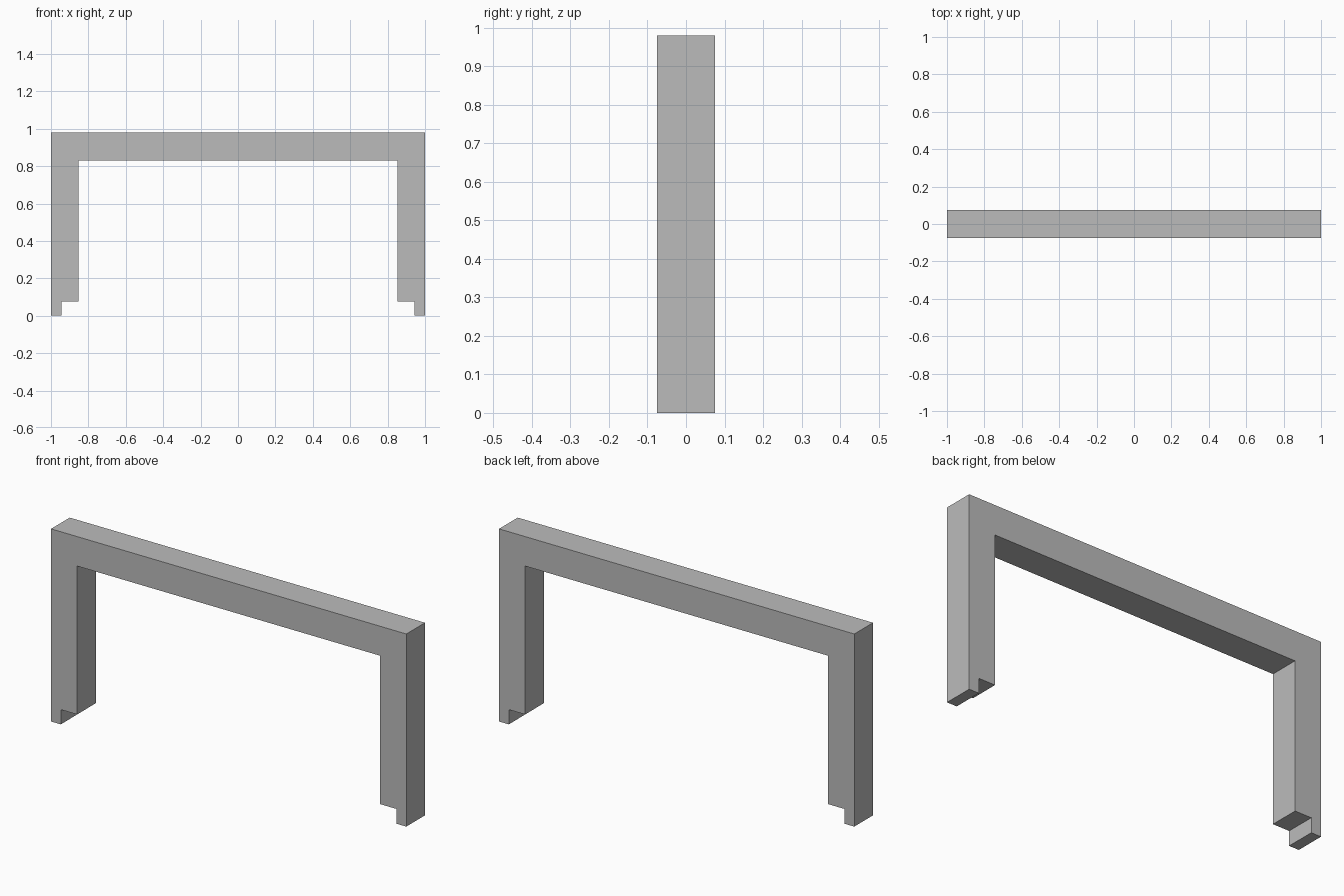
import bpy
import bmesh

cube = bpy.data.objects.get("Cube")
if cube:
    bpy.data.objects.remove(cube, do_unlink=True)

HALF_DEPTH = 0.075

# Plain grey finish
grey = bpy.data.materials.new("plain_grey")
grey.use_nodes = True
colour = (0.5, 0.5, 0.5, 1)
grey.diffuse_color = colour
grey.node_tree.nodes["Principled BSDF"].inputs["Base Color"].default_value = colour

# Right half of the outline, from the top corner round the stepped foot to the beam
half = [(1, 0.98), (1, 0), (0.945, 0), (0.945, 0.075), (0.853, 0.075), (0.853, 0.83)]
outline = half + [(-x, z) for x, z in reversed(half)]

# Portal frame: beam and two notched legs in one extruded profile
bm = bmesh.new()
face = bm.faces.new([bm.verts.new((x, -HALF_DEPTH, z)) for x, z in outline])
result = bmesh.ops.extrude_face_region(bm, geom=[face])
moved = [v for v in result["geom"] if isinstance(v, bmesh.types.BMVert)]
bmesh.ops.translate(bm, verts=moved, vec=(0, 2 * HALF_DEPTH, 0))
bmesh.ops.recalc_face_normals(bm, faces=bm.faces)

mesh = bpy.data.meshes.new("portal_frame")
bm.to_mesh(mesh)
bm.free()
mesh.materials.append(grey)
frame = bpy.data.objects.new("portal_frame", mesh)
bpy.context.collection.objects.link(frame)
